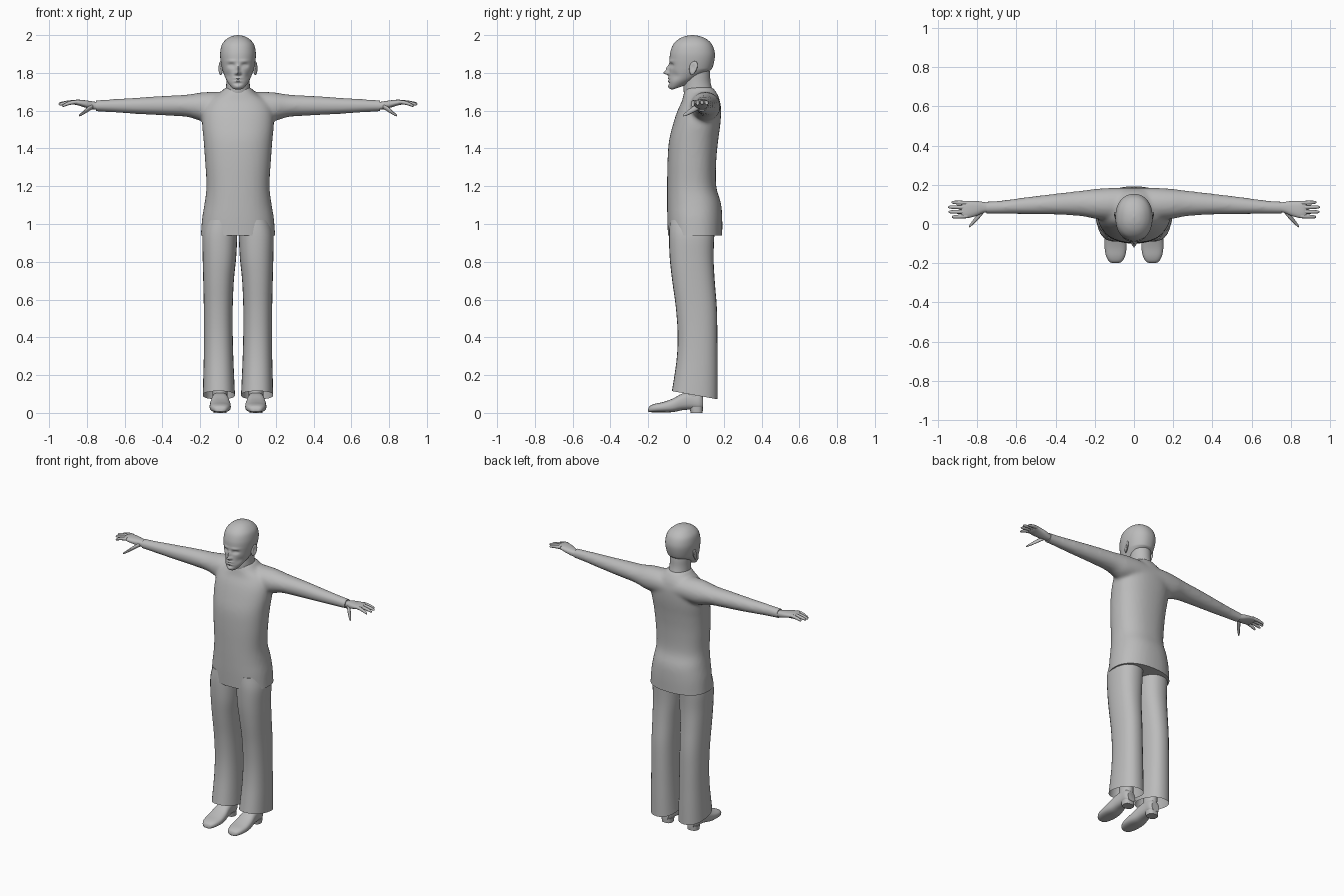
import bpy, bmesh, math
from mathutils import Vector

grey = bpy.data.materials.new("plain grey")
grey.diffuse_color = (0.5, 0.5, 0.5, 1)


def spline(rings, steps):
    """Smoothly interpolate a list of equal-length tuples."""
    out = []
    n = len(rings)
    for i in range(n - 1):
        a, b, c, d = (rings[max(i - 1, 0)], rings[i], rings[i + 1], rings[min(i + 2, n - 1)])
        for s in range(steps):
            t = s / steps
            out.append([0.5 * (2 * q + (r - p) * t + (2 * p - 5 * q + 4 * r - w) * t * t
                               + (3 * q - p - 3 * r + w) * t ** 3)
                        for p, q, r, w in zip(a, b, c, d)])
    out.append(list(rings[-1]))
    return out


def loft(bm, axis, rings, segs=24, steps=4, power=2.0, caps=True):
    """Rings are (position, u min, u max, v min, v max) across the given axis."""
    loops = []
    for t, u0, u1, v0, v1 in spline(rings, steps):
        loop = []
        for k in range(segs):
            a = 2 * math.pi * k / segs
            c, s = math.cos(a), math.sin(a)
            u = (u0 + u1) / 2 + (u1 - u0) / 2 * math.copysign(abs(c) ** (2 / power), c)
            v = (v0 + v1) / 2 + (v1 - v0) / 2 * math.copysign(abs(s) ** (2 / power), s)
            loop.append(bm.verts.new({"x": (t, u, v), "y": (u, t, v), "z": (u, v, t)}[axis]))
        loops.append(loop)
    for A, B in zip(loops, loops[1:]):
        for k in range(segs):
            j = (k + 1) % segs
            bm.faces.new((A[k], A[j], B[j], B[k]))
    if caps:
        bm.faces.new(loops[0])
        bm.faces.new(loops[-1])


def cut(bm, point, normal, fill=True):
    """Remove everything on the side the normal points to."""
    r = bmesh.ops.bisect_plane(bm, geom=bm.verts[:] + bm.edges[:] + bm.faces[:], dist=1e-5,
                               plane_co=point, plane_no=normal, clear_outer=True)
    if fill:
        edges = [e for e in r["geom_cut"] if isinstance(e, bmesh.types.BMEdge)]
        bmesh.ops.contextual_create(bm, geom=edges)


def finish(name, bm, mirror=False, angle=45):
    bmesh.ops.recalc_face_normals(bm, faces=bm.faces)
    me = bpy.data.meshes.new(name)
    bm.to_mesh(me)
    bm.free()
    ob = bpy.data.objects.new(name, me)
    bpy.context.collection.objects.link(ob)
    me.materials.append(grey)
    if mirror:
        m = ob.modifiers.new("mirror", "MIRROR")
        m.use_mirror_merge = False
    bpy.ops.object.select_all(action="DESELECT")
    ob.select_set(True)
    bpy.context.view_layer.objects.active = ob
    bpy.ops.object.shade_smooth_by_angle(angle=math.radians(angle))
    return ob


def sym(rows):
    """Rows of (z, half width, y front, y back) become symmetric rings."""
    return [(z, -w, w, f, b) for z, w, f, b in rows]


def fuse(bm, voxel, smooth):
    """Blend overlapping solids into one skin."""
    bmesh.ops.recalc_face_normals(bm, faces=bm.faces)
    me = bpy.data.meshes.new("blend")
    bm.to_mesh(me)
    bm.free()
    ob = bpy.data.objects.new("blend", me)
    bpy.context.collection.objects.link(ob)
    r = ob.modifiers.new("remesh", "REMESH")
    r.mode, r.voxel_size = "VOXEL", voxel
    s = ob.modifiers.new("smooth", "SMOOTH")
    s.factor, s.iterations = 0.5, smooth
    out = bmesh.new()
    out.from_object(ob, bpy.context.evaluated_depsgraph_get())
    bpy.data.objects.remove(ob)
    return out


# Tunic: body and sleeves blended together, then trimmed at hem and cuffs
bm = bmesh.new()
loft(bm, "z", sym([(0.88, .202, -.094, .192), (0.94, .197, -.096, .192), (1.03, .190, -.099, .192),
                   (1.11, .177, -.100, .185), (1.20, .167, -.100, .160), (1.33, .174, -.098, .160),
                   (1.44, .182, -.090, .170), (1.53, .190, -.068, .182), (1.60, .185, -.045, .186),
                   (1.65, .160, -.022, .180), (1.69, .100, -.012, .165), (1.725, .066, .000, .140)]),
     segs=40, power=2.3)
arm = [(0.0, .03, .185, 1.54, 1.695), (.10, .02, .185, 1.545, 1.70), (.19, .025, .180, 1.545, 1.697),
       (.27, .040, .170, 1.567, 1.685), (.40, .048, .155, 1.575, 1.678), (.55, .050, .137, 1.583, 1.668),
       (.68, .052, .120, 1.592, 1.66), (.80, .052, .113, 1.597, 1.653)]
for s in (1, -1):
    loft(bm, "x", [(s * r[0],) + r[1:] for r in arm])
bm = fuse(bm, 0.011, 6)
cut(bm, (0, 0, .94), (0, 0, -1))
for s in (1, -1):
    cut(bm, (s * .752, 0, 0), (s, 0, 0))
finish("tunic", bm)

# Trousers with slanted open hems
bm = bmesh.new()
loft(bm, "z", [(1.02, .004, .170, -.085, .155), (.94, .004, .188, -.090, .150), (.82, .010, .187, -.086, .146),
               (.70, .022, .184, -.073, .152), (.56, .028, .181, -.054, .163), (.42, .028, .180, -.044, .166),
               (.30, .025, .181, -.048, .167), (.18, .020, .184, -.064, .168), (.03, .013, .188, -.090, .168)],
     segs=28, power=2.3)
cut(bm, (0, .045, .094), (0, -.18, -1), fill=False)
finish("trousers", bm, mirror=True)

# Shoes: sole-to-upper body, arch, heel and ankle
bm = bmesh.new()
loft(bm, "y", [(-.200, .082, .108, .008, .020), (-.192, .062, .126, .004, .036), (-.165, .046, .142, .003, .048),
               (-.120, .038, .150, .003, .058), (-.070, .040, .149, .004, .076), (-.020, .048, .142, .014, .102),
               (.030, .054, .136, .018, .112), (.070, .056, .134, .016, .105), (.090, .068, .122, .022, .085)],
     segs=24, power=2.6)
loft(bm, "z", [(0, .060, .130, .025, .088), (.03, .058, .132, .018, .090)], steps=1, power=2.6)
loft(bm, "z", [(.05, .058, .132, -.01, .088), (.10, .056, .134, -.012, .088), (.20, .058, .132, 0, .09)])
finish("shoes", bm, mirror=True)

# Hands: palm, four fingers and thumb
bm = bmesh.new()
loft(bm, "x", [(.72, .062, .106, 1.604, 1.644), (.765, .058, .112, 1.606, 1.648), (.80, .043, .117, 1.614, 1.654),
               (.84, .032, .117, 1.626, 1.658), (.865, .032, .115, 1.632, 1.657), (.88, .042, .106, 1.638, 1.652)],
     power=2.4)
for y, tip, droop in ((.040, .930, .022), (.063, .948, .014), (.085, .950, .010), (.107, .932, .012)):
    rings = []
    for f, r in ((0, .010), (.35, .0105), (.65, .0095), (.9, .0075), (.98, .004), (1, .001)):
        x, z = .85 + (tip - .85) * f, 1.646 - droop * f * f
        yy = y + (y - .074) * .12 * f
        rings.append((x, yy - r, yy + r, z - r, z + r))
    loft(bm, "x", rings, segs=12, steps=2)
rings = []
for x, y, z, r in ((.768, .070, 1.622, .015), (.790, .046, 1.610, .017), (.812, .020, 1.594, .014),
                   (.830, .000, 1.581, .010), (.840, -.011, 1.575, .006), (.843, -.014, 1.573, .001)):
    rings.append((x, y - r, y + r, z - r * .8, z + r * .8))
loft(bm, "x", rings, segs=12, steps=2)
finish("hands", bm, mirror=True)

# Neck
bm = bmesh.new()
loft(bm, "z", sym([(1.64, .085, .005, .155), (1.70, .066, -.012, .142), (1.75, .062, -.012, .130),
                   (1.80, .063, -.008, .127), (1.85, .060, .01, .12)]), segs=32)
finish("neck", bm)

# Head: lofted skull, jaw tilted up towards the back, face pushed into shape
bm = bmesh.new()
loft(bm, "z", sym([(1.712, .012, -.070, -.035), (1.718, .034, -.086, .010), (1.745, .058, -.091, .065),
                   (1.78, .073, -.090, .110), (1.82, .084, -.088, .137), (1.87, .093, -.087, .151),
                   (1.91, .094, -.083, .152), (1.95, .085, -.068, .138), (1.978, .062, -.040, .110),
                   (1.994, .034, -.005, .074), (2.0, .003, .030, .040)]), segs=80, steps=8, power=2.2)
# (x, z, width, height, push in y)
face = [(0, 1.800, .011, .010, -.028), (0, 1.822, .008, .018, -.018), (.011, 1.796, .006, .006, -.008),
        (.035, 1.840, .017, .010, .014), (.035, 1.838, .009, .005, -.006), (.034, 1.862, .024, .007, -.005),
        (0, 1.772, .020, .005, -.007), (0, 1.764, .020, .0025, .004), (0, 1.757, .016, .005, -.006),
        (0, 1.744, .020, .005, .005), (0, 1.727, .018, .010, -.006), (.055, 1.785, .016, .02, .008)]
for v in bm.verts:
    x, y, z = v.co
    if y < 0:
        front = min(1, -y / .05)
        for cx, cz, w, h, push in face:
            v.co.y += front * push * math.exp(-((abs(x) - cx) / w) ** 2 - ((z - cz) / h) ** 2)
    if z < 1.82:
        v.co.z += (1.82 - z) / .11 * .33 * max(0, y + .07)
finish("head", bm, angle=60)

# Ears: flattened shells with a hollow
bm = bmesh.new()
bmesh.ops.create_uvsphere(bm, u_segments=20, v_segments=14, radius=1)
for v in bm.verts:
    p = v.co.copy()
    hollow = .008 * math.exp(-((p.y + .1) / .45) ** 2 - ((p.z - .1) / .5) ** 2) if p.x > 0 else 0
    w = .021 * (1 + .25 * p.z)
    v.co = Vector((.092 + p.x * .010 + p.y * .006 - hollow, .038 + p.y * w + p.z * .007, 1.825 + p.z * .037))
finish("ears", bm, mirror=True)
